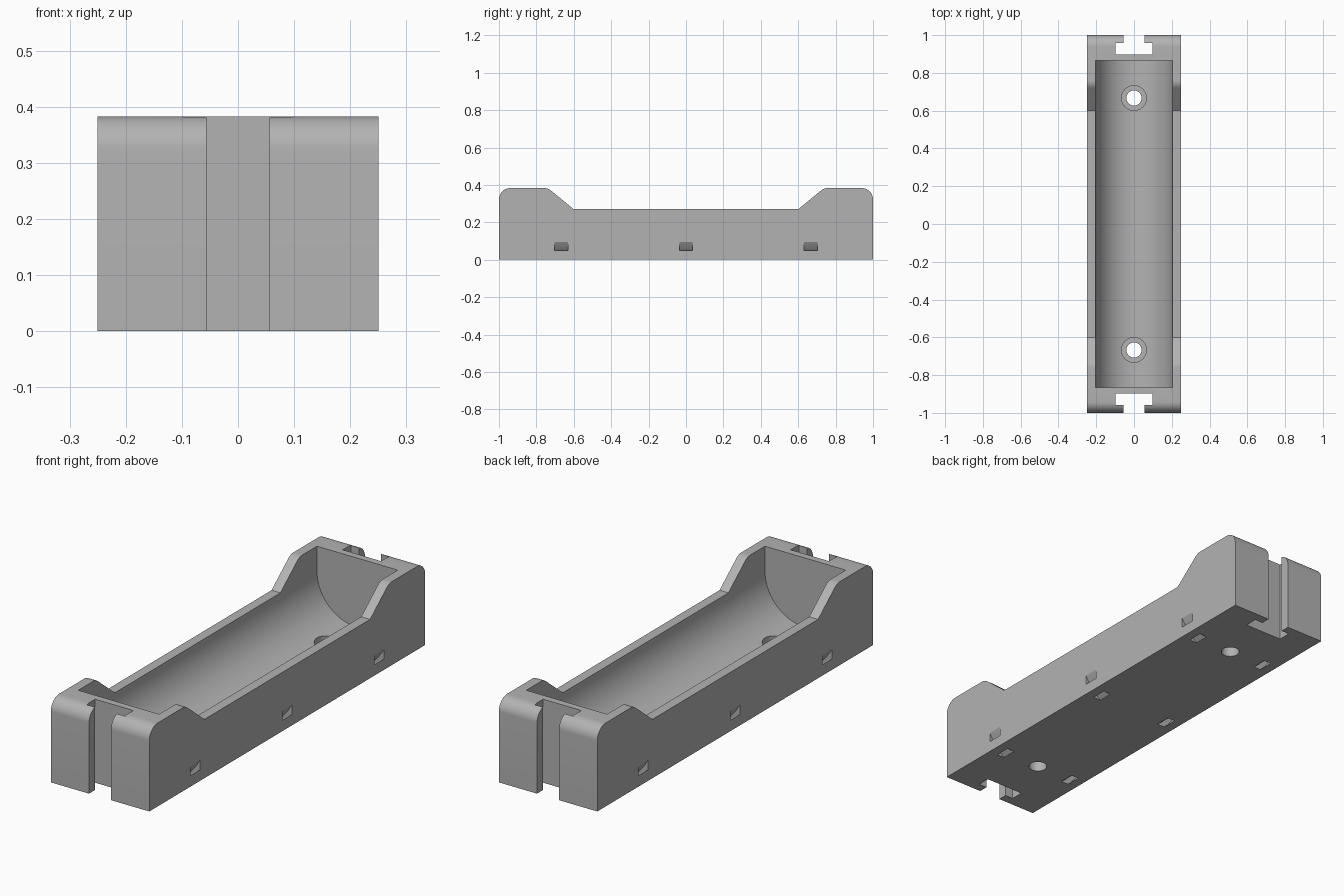
import bpy, bmesh
from math import sin, cos, pi, radians, atan2
from mathutils import Vector

if "Cube" in bpy.data.objects:
    bpy.data.objects.remove(bpy.data.objects["Cube"])

W, H, RIM = 0.25, 0.383, 0.27      # half width, end height, low rim height
CAV_R, CAV_Y = 0.205, 0.865        # battery trough radius and half length

grey = bpy.data.materials.new("light grey plastic")
grey.use_nodes = True
grey.diffuse_color = (0.45, 0.45, 0.45, 1)
grey.node_tree.nodes["Principled BSDF"].inputs["Base Color"].default_value = (0.45, 0.45, 0.45, 1)


def prism(name, points, place, lo, hi):
    """Extrude a 2D outline from lo to hi; place maps (u, v, w) to a point."""
    bm = bmesh.new()
    rings = [[bm.verts.new(place(u, v, w)) for u, v in points] for w in (lo, hi)]
    n = len(points)
    for ring in rings:
        bm.faces.new(ring)
    for i in range(n):
        j = (i + 1) % n
        bm.faces.new((rings[0][i], rings[0][j], rings[1][j], rings[1][i]))
    bmesh.ops.recalc_face_normals(bm, faces=bm.faces[:])
    mesh = bpy.data.meshes.new(name)
    bm.to_mesh(mesh)
    bm.free()
    mesh.materials.append(grey)
    obj = bpy.data.objects.new(name, mesh)
    bpy.context.collection.objects.link(obj)
    return obj


def along_x(u, v, w): return (w, u, v)
def along_y(u, v, w): return (u, w, v)
def along_z(u, v, w): return (u, v, w)


def arc(cx, cy, r, a0, a1, steps):
    return [(cx + r * cos(radians(a0 + (a1 - a0) * i / steps)),
             cy + r * sin(radians(a0 + (a1 - a0) * i / steps))) for i in range(steps + 1)]


def fillet(prev, corner, nxt, r, steps=10):
    """Points of an arc that rounds a convex corner."""
    c = Vector(corner)
    a, b = (Vector(prev) - c).normalized(), (Vector(nxt) - c).normalized()
    half = a.angle(b) / 2
    centre = c + (a + b).normalized() * (r / sin(half))
    start = c + a * (r * cos(half) / sin(half)) - centre
    end = c + b * (r * cos(half) / sin(half)) - centre
    a0 = atan2(start.y, start.x)
    turn = (atan2(end.y, end.x) - a0 + pi) % (2 * pi) - pi
    return [(centre.x + r * cos(a0 + turn * i / steps),
             centre.y + r * sin(a0 + turn * i / steps)) for i in range(steps + 1)]


# Body: side profile with raised, rounded ends
low, knee, top, base = (0.6, RIM), (0.738, H), (1, H), (1, 0)
half = [low] + fillet(low, knee, top, 0.06) + fillet(knee, top, base, 0.06) + [base]
body = prism("battery_holder_body", half + [(-y, z) for y, z in reversed(half)],
             along_x, -W, W)

cutters = []

# Round-bottomed battery trough
trough = arc(0, RIM, CAV_R, 180, 360, 64) + [(CAV_R, 0.6), (-CAV_R, 0.6)]
cutters.append(prism("trough_cutter", trough, along_y, -CAV_Y, CAV_Y))

for s in (-1, 1):
    # T-shaped contact slot in each end
    tee = [(0.056, 1.1), (0.056, 0.957), (0.097, 0.957), (0.097, 0.897)]
    tee = tee + [(-x, y) for x, y in reversed(tee)]
    cutters.append(prism("slot_cutter", [(x, s * y) for x, y in tee], along_z, -0.1, 0.6))
    # Screw hole and its counterbore
    for r, z in ((0.04, -0.1), (0.066, 0.045)):
        cutters.append(prism("screw_cutter", arc(0, s * 0.667, r, 0, 351, 39), along_z, z, 0.2))
    # Curved cable tie tunnels from the side to the underside
    tunnel = arc(0, 0.23, 0.308, -75, -15, 20) + arc(0, 0.23, 0.284, -15, -75, 20)
    for y in (-0.667, 0, 0.667):
        cutters.append(prism("tie_cutter", [(s * x, z) for x, z in tunnel],
                             along_y, y - 0.035, y + 0.035))

# Cut everything out of the body
bpy.context.view_layer.objects.active = body
for cutter in cutters:
    cutter.hide_render = True
    mod = body.modifiers.new("cut", "BOOLEAN")
    mod.operation, mod.solver, mod.object = "DIFFERENCE", "EXACT", cutter
    bpy.ops.object.modifier_apply(modifier=mod.name)
    bpy.data.objects.remove(cutter)

bpy.ops.object.select_all(action="DESELECT")
body.select_set(True)
bpy.ops.object.shade_smooth_by_angle(angle=radians(25))
